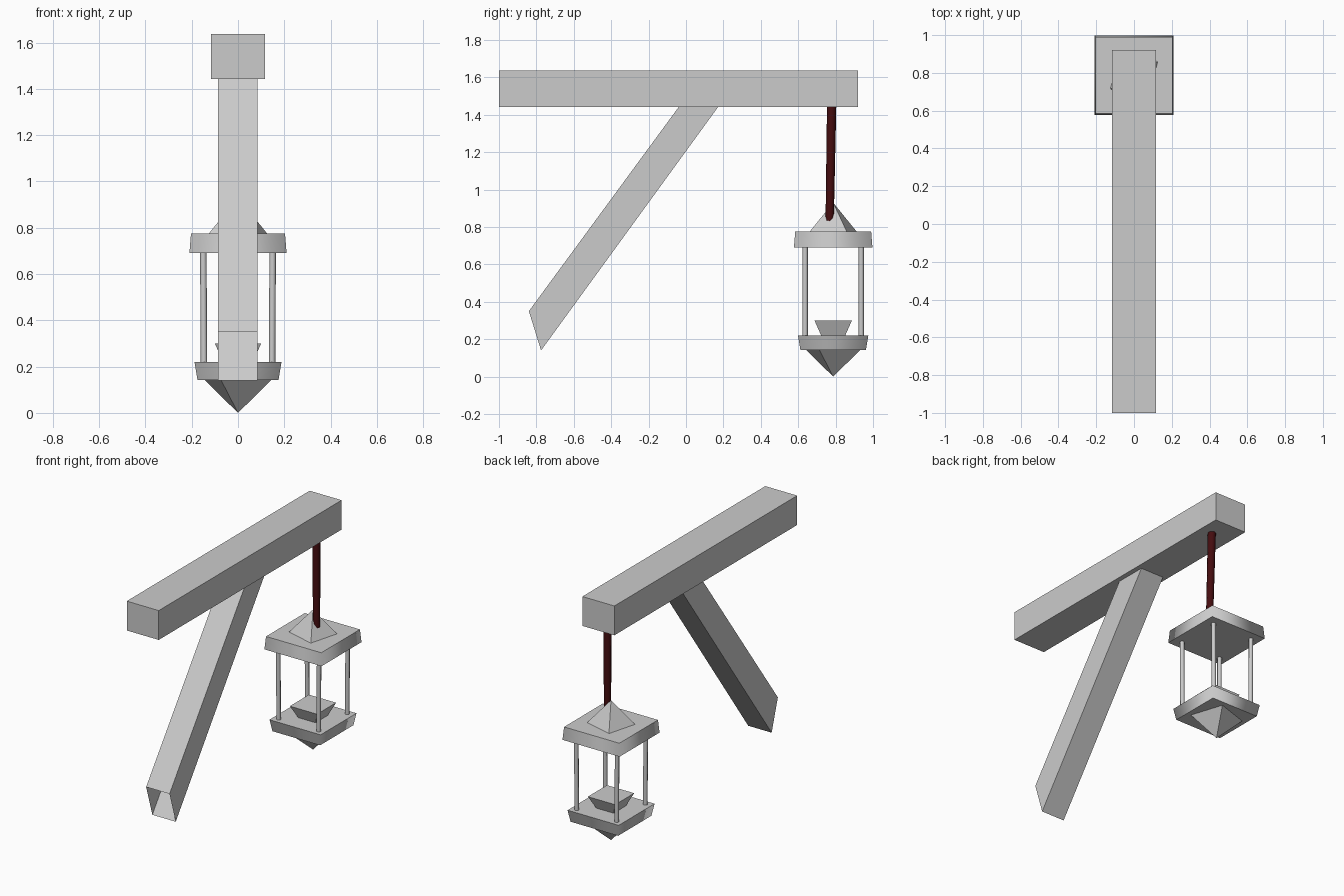
import bpy, bmesh, math
from mathutils import Vector, Matrix

cube = bpy.data.objects.get("Cube")
if cube:
    bpy.data.objects.remove(cube, do_unlink=True)


def material(name, colour):
    mat = bpy.data.materials.new(name)
    mat.use_nodes = True
    mat.diffuse_color = colour
    mat.node_tree.nodes["Principled BSDF"].inputs["Base Color"].default_value = colour
    return mat


grey = material("pale grey", (0.6, 0.6, 0.6, 1))
red = material("dark red", (0.06, 0.004, 0.005, 1))
LANTERN = Vector((0, 0.787, 0))


def finish(name, bm, mat, smooth_sides=False):
    bmesh.ops.recalc_face_normals(bm, faces=bm.faces)
    if smooth_sides:
        for f in bm.faces:
            f.smooth = len(f.verts) == 4 and abs(f.normal.z) < 0.5
    mesh = bpy.data.meshes.new(name)
    bm.to_mesh(mesh)
    bm.free()
    mesh.materials.append(mat)
    obj = bpy.data.objects.new(name, mesh)
    bpy.context.collection.objects.link(obj)
    return obj


def prism(name, sides, low, high, r_low, r_high, mat=grey, turn=0, smooth=False):
    """Tapered prism or pyramid running from the point low to the point high."""
    bm = bmesh.new()
    low, high = Vector(low), Vector(high)
    rings = []
    for centre, r in ((low, r_low), (high, r_high)):
        angles = [turn + math.tau * i / sides for i in range(sides)]
        count = angles if r else angles[:1]
        rings.append([bm.verts.new(centre + Vector((r * math.cos(a), r * math.sin(a), 0)))
                      for a in count])
    a, b = rings
    for i in range(sides):
        j = (i + 1) % sides
        quad = [a[i % len(a)], a[j % len(a)], b[j % len(b)], b[i % len(b)]]
        bm.faces.new(list(dict.fromkeys(quad)))
    for ring in rings:
        if len(ring) > 2:
            bm.faces.new(ring)
    return finish(name, bm, mat, smooth)


def slab(name, z0, z1, half0, half1, smooth=True):
    """Square tapered block on the lantern axis."""
    root2 = math.sqrt(2)
    return prism(name, 4, LANTERN + Vector((0, 0, z0)), LANTERN + Vector((0, 0, z1)),
                 half0 * root2, half1 * root2, turn=math.pi / 4, smooth=smooth)


# Horizontal beam
bm = bmesh.new()
bmesh.ops.create_cube(bm, size=1, matrix=Matrix.Translation((0, -0.04, 1.54))
                      @ Matrix.Diagonal((0.235, 1.92, 0.195, 1)))
finish("beam", bm, grey)

# Diagonal brace, open at its lower end
bm = bmesh.new()
profile = [(-0.84, 0.35), (-0.775, 0.14), (0.214, 1.5), (0.004, 1.5)]
left, right = [[bm.verts.new((x, y, z)) for y, z in profile] for x in (0.085, -0.087)]
for i in range(1, 4):
    j = (i + 1) % 4
    bm.faces.new((left[i], left[j], right[j], right[i]))
bm.faces.new(left)
bm.faces.new(right)
finish("brace", bm, grey)

# Rope from the beam to the lantern roof
prism("rope", 8, (0.04, 0.768, 0.83), (0.03, 0.779, 1.47), 0.022, 0.025, red, smooth=True)

# Lantern roof, tray and candle dish
slab("roof_plate", 0.69, 0.775, 0.21, 0.203)
slab("tray", 0.142, 0.22, 0.175, 0.188)
slab("candle_dish", 0.215, 0.3, 0.062, 0.1, smooth=False)
prism("roof_peak", 4, LANTERN + Vector((0, 0, 0.77)), LANTERN + Vector((0, 0, 0.93)),
      0.15, 0, turn=math.radians(30))
prism("bottom_point", 4, LANTERN, LANTERN + Vector((0, 0, 0.145)),
      0, 0.165, turn=math.radians(-27))

# Corner posts
for x, side in ((0.15, "left"), (-0.15, "right")):
    for y, end in ((-0.15, "front"), (0.15, "back")):
        foot = LANTERN + Vector((x * 0.98, y, 0.2))
        head = LANTERN + Vector((x, y, 0.71))
        prism(f"{end}_{side}_post", 8, foot, head, 0.014, 0.014, smooth=True)
